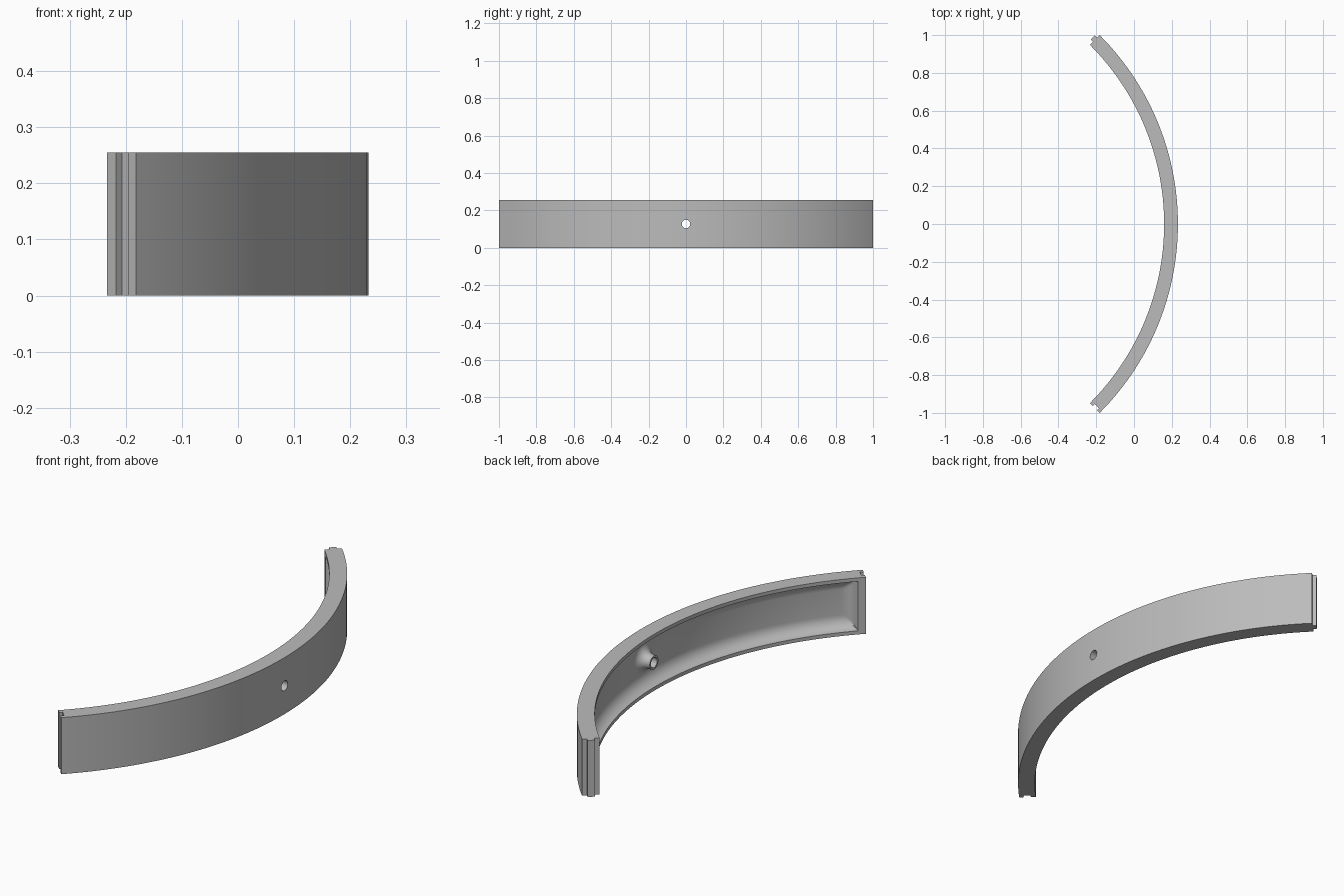
import bpy, bmesh, math
from mathutils import Vector

cube = bpy.data.objects.get("Cube")
if cube:
    bpy.data.objects.remove(cube, do_unlink=True)

R_OUT, R_IN, HEIGHT = 1.414, 1.341, 0.255
CX = 0.2325 - R_OUT              # arc centre
HALF = math.pi / 4               # half sweep
DEPTH, FILLET = 0.052, 0.055     # recess depth and fillet size
RIM_Z, RIM_END = 0.016, 0.032
HOLE_R = 0.0225

grey = bpy.data.materials.new("plain grey")
grey.use_nodes = True
colour = (0.5, 0.5, 0.5, 1)
grey.diffuse_color = colour
grey.node_tree.nodes["Principled BSDF"].inputs["Base Color"].default_value = colour


def arc_point(r, a, z=0.0, along=0.0):
    """Point on the arc, optionally shifted along the tangent."""
    return Vector((CX + r * math.cos(a) - along * math.sin(a),
                   r * math.sin(a) + along * math.cos(a), z))


def make_object(name, bm):
    bmesh.ops.recalc_face_normals(bm, faces=bm.faces[:])
    mesh = bpy.data.meshes.new(name)
    bm.to_mesh(mesh)
    bm.free()
    mesh.materials.append(grey)
    ob = bpy.data.objects.new(name, mesh)
    bpy.context.collection.objects.link(ob)
    return ob


def select(ob):
    bpy.ops.object.select_all(action='DESELECT')
    ob.select_set(True)
    bpy.context.view_layer.objects.active = ob


def cut(ob, cutter):
    cutter.hide_render = True
    mod = ob.modifiers.new("cut", 'BOOLEAN')
    mod.operation, mod.solver, mod.object = 'DIFFERENCE', 'EXACT', cutter
    select(ob)
    bpy.ops.object.modifier_apply(modifier=mod.name)
    bpy.data.objects.remove(cutter, do_unlink=True)


# Curved band: plan outline with a groove at one end and a tongue at the other
def build_band():
    n = 72
    angles = [-HALF + 2 * HALF * i / n for i in range(n + 1)]
    lip_in, lip_out = R_IN + 0.022, R_OUT - 0.019

    def key(a, length, gap):
        steps = ((lip_in + gap, 0), (lip_in + gap, length),
                 (lip_out - gap, length), (lip_out - gap, 0))
        return [arc_point(r, a, 0, s) for r, s in steps]

    outline = [arc_point(R_OUT, a) for a in angles]
    outline += reversed(key(HALF, 0.017, 0.001))
    outline += [arc_point(R_IN, a) for a in reversed(angles)]
    outline += key(-HALF, 0.015, 0.0)
    bm = bmesh.new()
    face = bm.faces.new([bm.verts.new(p) for p in outline])
    grown = bmesh.ops.extrude_face_region(bm, geom=[face])["geom"]
    top = [v for v in grown if isinstance(v, bmesh.types.BMVert)]
    bmesh.ops.translate(bm, verts=top, vec=(0, 0, HEIGHT))
    return make_object("curved_band", bm)


# Recess cutter: a grid whose depth rounds off towards its four edges
def build_recess():
    steps = 10
    ease = [FILLET * (1 - math.cos(math.pi / 2 * i / steps)) for i in range(steps + 1)]

    def stations(length, middle):
        inner = [FILLET + (length - 2 * FILLET) * i / middle for i in range(1, middle)]
        return ease + inner + [length - e for e in reversed(ease)]

    def rounded(d):
        t = min(d / FILLET, 1)
        return DEPTH * math.sqrt(max(0, 1 - (1 - t) ** 2))

    length, tall = 2 * HALF * R_IN - 2 * RIM_END, HEIGHT - 2 * RIM_Z
    us, vs = stations(length, 64), stations(tall, 2)
    bm = bmesh.new()

    def layer(radius):
        rows = [[bm.verts.new(arc_point(radius(u, v), (u - length / 2) / R_IN, RIM_Z + v))
                 for v in vs] for u in us]
        for a, b in zip(rows, rows[1:]):
            for j in range(len(vs) - 1):
                bm.faces.new((a[j], b[j], b[j + 1], a[j + 1]))
        return rows

    def border(rows):
        return ([r[0] for r in rows] + rows[-1][1:]
                + [r[-1] for r in reversed(rows[:-1])] + rows[0][-2:0:-1])

    floor = border(layer(lambda u, v: R_IN + min(
        rounded(min(u, length - u)), rounded(min(v, tall - v)))))
    lid = border(layer(lambda u, v: R_IN - 0.02))
    for i in range(len(floor)):
        bm.faces.new((floor[i - 1], floor[i], lid[i], lid[i - 1]))
    return make_object("recess_cutter", bm)


# Hole cutter: a rod along x at mid height
def build_hole():
    bm = bmesh.new()
    bmesh.ops.create_cone(bm, cap_ends=True, segments=32, radius1=HOLE_R,
                          radius2=HOLE_R, depth=0.3)
    for v in bm.verts:
        v.co = Vector((v.co.z + 0.2, v.co.x, v.co.y + HEIGHT / 2))
    return make_object("hole_cutter", bm)


# Flared boss around the hole, turned about x
def build_boss():
    tip_x, floor_x = CX + R_IN, CX + R_IN + DEPTH
    tip_r, flare, n = 0.031, 0.043, 10
    profile = [(floor_x + 0.006, HOLE_R), (tip_x, HOLE_R), (tip_x, tip_r)]
    for i in range(n + 1):
        a = math.pi / 2 * i / n
        profile.append((floor_x - flare * (1 - math.sin(a)),
                        tip_r + flare * (1 - math.cos(a))))
    profile.append((floor_x + 0.006, tip_r + flare))
    bm = bmesh.new()
    segs = 32
    rings = []
    for k in range(segs):
        t = 2 * math.pi * k / segs
        rings.append([bm.verts.new((x, r * math.cos(t), HEIGHT / 2 + r * math.sin(t)))
                      for x, r in profile])
    for k in range(segs):
        a, b = rings[k - 1], rings[k]
        for j in range(len(profile)):
            bm.faces.new((a[j - 1], a[j], b[j], b[j - 1]))
    return make_object("hole_boss", bm)


band = build_band()
cut(band, build_recess())
cut(band, build_hole())
for part in (band, build_boss()):
    select(part)
    bpy.ops.object.shade_smooth_by_angle(angle=math.radians(30))
